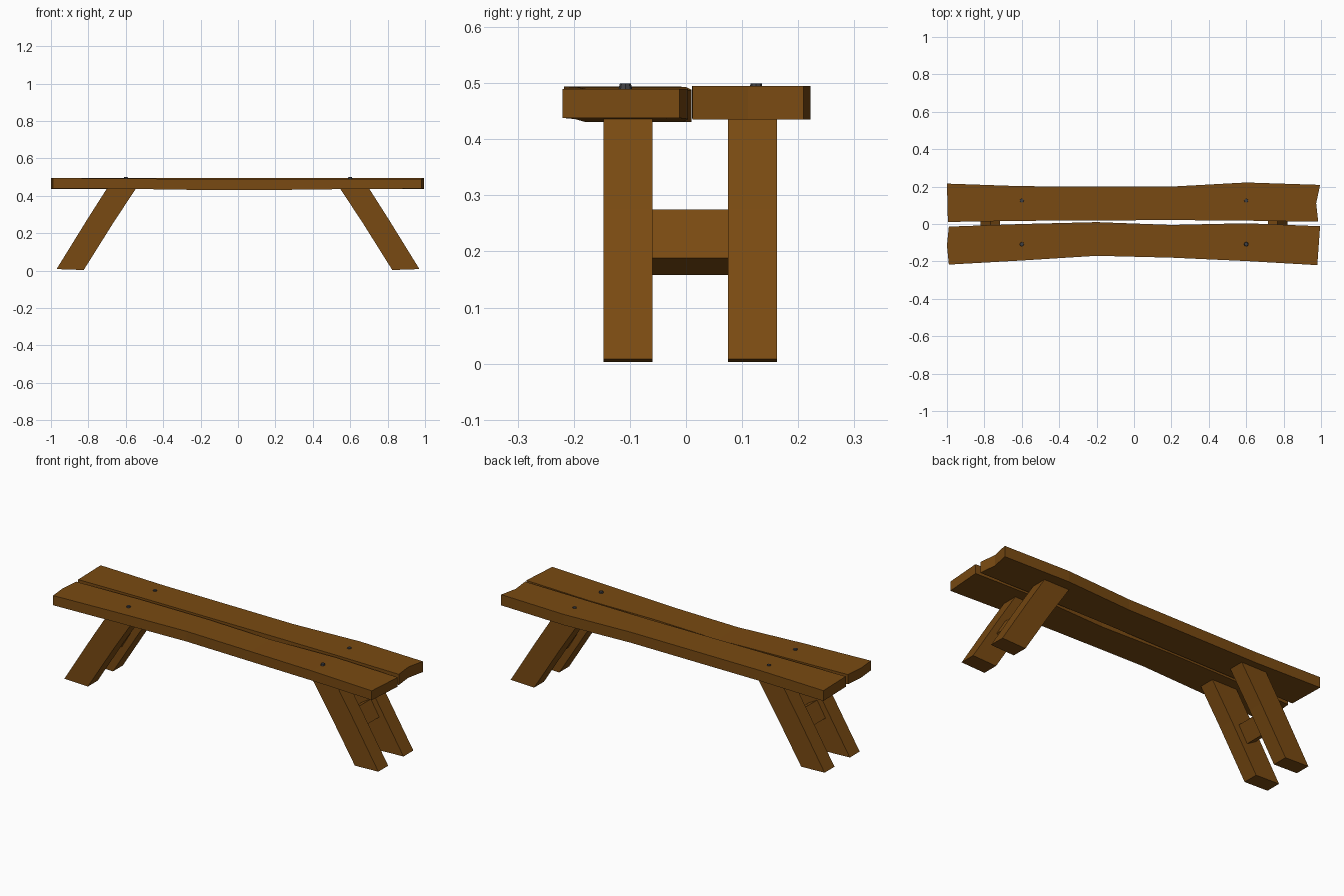
import bpy, bmesh
from mathutils import Vector

if "Cube" in bpy.data.objects:
    bpy.data.objects.remove(bpy.data.objects["Cube"])


def material(name, rgb):
    m = bpy.data.materials.new(name)
    m.diffuse_color = (*rgb, 1)
    m.use_nodes = True
    m.node_tree.nodes["Principled BSDF"].inputs["Base Color"].default_value = m.diffuse_color
    return m


WOOD = material("brown_wood", (0.19, 0.068, 0.006))
IRON = material("dark_iron", (0.05, 0.05, 0.055))


def finish(bm, name, mat):
    bmesh.ops.recalc_face_normals(bm, faces=bm.faces)
    me = bpy.data.meshes.new(name)
    bm.to_mesh(me)
    bm.free()
    me.materials.append(mat)
    ob = bpy.data.objects.new(name, me)
    bpy.context.collection.objects.link(ob)
    return ob


def plank(name, stations, left_mid, right_mid):
    """Rough board from stations (x front, x back, y front, y back, z bottom, z top)."""
    bm = bmesh.new()
    rings = []
    last = len(stations) - 1
    for i, (xf, xb, yf, yb, zb, zt) in enumerate(stations):
        xm = (xf + xb) / 2 + (left_mid if i == 0 else right_mid if i == last else 0)
        row = [(xf, yf), (xm, (yf + yb) / 2), (xb, yb)]
        pts = [(x, y, zb) for x, y in row] + [(x, y, zt) for x, y in reversed(row)]
        rings.append([bm.verts.new(p) for p in pts])
    for a, b in zip(rings, rings[1:]):
        for k in range(6):
            n = (k + 1) % 6
            bm.faces.new((a[k], a[n], b[n], b[k]))
    for r in (rings[0], rings[-1]):
        bm.faces.new((r[0], r[1], r[4], r[5]))
        bm.faces.new((r[1], r[2], r[3], r[4]))
    return finish(bm, name, WOOD)


def extrude_y(name, strip, y0, y1, side):
    """Board cut from pairs of (outer, inner) xz points, extruded along y."""
    bm = bmesh.new()
    rings = []
    for (xo, zo), (xi, zi) in strip:
        pts = [(xo, y0, zo), (xo, y1, zo), (xi, y1, zi), (xi, y0, zi)]
        rings.append([bm.verts.new((side * x, y, z)) for x, y, z in pts])
    for a, b in zip(rings, rings[1:]):
        for k in range(4):
            n = (k + 1) % 4
            bm.faces.new((a[k], a[n], b[n], b[k]))
    bm.faces.new(rings[0])
    bm.faces.new(rings[-1])
    return finish(bm, name, WOOD)


# Seat planks with wavy edges
plank("front_seat_plank", [
    (-0.99, -0.99, -0.217, -0.014, 0.440, 0.494),
    (-0.60, -0.60, -0.195, 0.000, 0.437, 0.493),
    (-0.20, -0.20, -0.170, 0.010, 0.431, 0.488),
    (0.20, 0.20, -0.180, -0.005, 0.431, 0.487),
    (0.60, 0.60, -0.198, 0.004, 0.436, 0.490),
    (0.98, 0.995, -0.220, -0.012, 0.438, 0.490)], -0.010, 0.0)
plank("back_seat_plank", [
    (-0.995, -1.0, 0.011, 0.216, 0.437, 0.495),
    (-0.60, -0.60, 0.017, 0.202, 0.436, 0.495),
    (0.20, 0.20, 0.021, 0.200, 0.435, 0.494),
    (0.60, 0.60, 0.018, 0.222, 0.435, 0.495),
    (0.985, 0.995, 0.012, 0.209, 0.435, 0.495)], 0.0, -0.016)

# Splayed legs and tilted stretchers, mirrored left and right
LEG = [((0.97, 0.008), (0.825, 0.003)),
       ((0.805, 0.275), (0.67, 0.25)),
       ((0.70, 0.44), (0.545, 0.44))]
BLOCK = [((0.768, 0.275), (0.716, 0.245)),
         ((0.820, 0.188), (0.768, 0.158))]
for side, word in ((-1, "left"), (1, "right")):
    extrude_y(f"{word}_front_leg", LEG, -0.147, -0.06, side)
    extrude_y(f"{word}_back_leg", LEG, 0.075, 0.162, side)
    extrude_y(f"{word}_stretcher", BLOCK, -0.062, 0.077, side)

    # Bolt heads above each leg pair
    for y, row in ((-0.108, "front"), (0.125, "back")):
        bm = bmesh.new()
        bmesh.ops.create_cone(bm, cap_ends=True, segments=8,
                              radius1=0.013, radius2=0.010, depth=0.014)
        bmesh.ops.translate(bm, verts=bm.verts, vec=Vector((side * 0.6, y, 0.492)))
        finish(bm, f"{word}_{row}_bolt", IRON)
